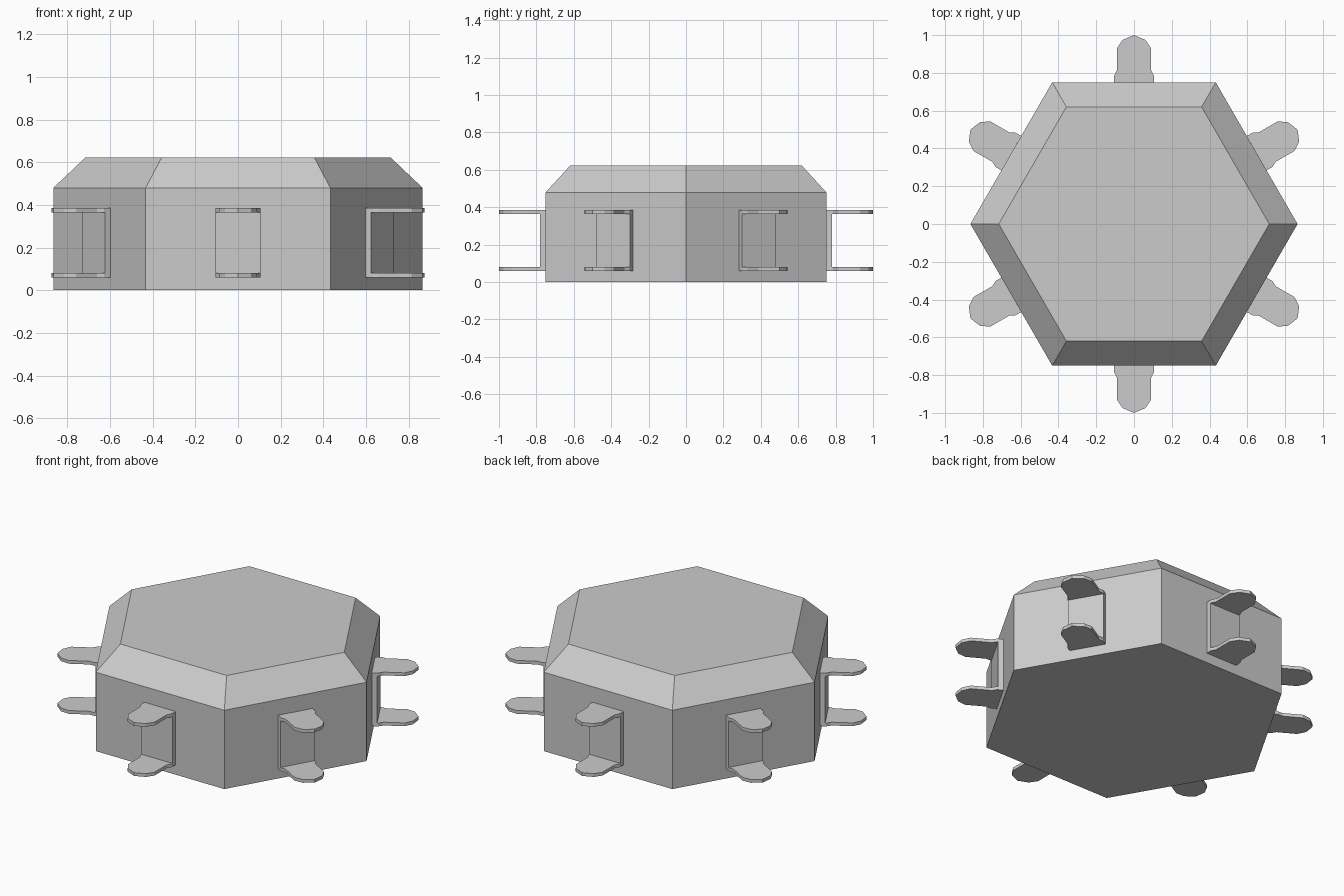
import bpy, bmesh
from math import pi, sin, cos
from mathutils import Matrix

if "Cube" in bpy.data.objects:
    bpy.data.objects.remove(bpy.data.objects["Cube"])


def prism(bm, outline, z0, z1):
    """Extrude a flat xy outline from z0 to z1."""
    face = bm.faces.new([bm.verts.new((x, y, z0)) for x, y in outline])
    top = bmesh.ops.extrude_face_region(bm, geom=[face])["geom"]
    verts = [g for g in top if isinstance(g, bmesh.types.BMVert)]
    bmesh.ops.translate(bm, verts=verts, vec=(0, 0, z1 - z0))


def finish(bm, name):
    bmesh.ops.recalc_face_normals(bm, faces=bm.faces)
    mesh = bpy.data.meshes.new(name)
    bm.to_mesh(mesh)
    bm.free()
    obj = bpy.data.objects.new(name, mesh)
    bpy.context.collection.objects.link(obj)
    return obj


# Hexagonal body with a sloped upper rim
bm = bmesh.new()
rings = [[bm.verts.new((r * cos(k * pi / 3), r * sin(k * pi / 3), z)) for k in range(6)]
         for r, z in ((0.866, 0), (0.866, 0.48), (0.716, 0.622))]
bm.faces.new(rings[0])
bm.faces.new(rings[-1])
for low, high in zip(rings, rings[1:]):
    for k in range(6):
        n = (k + 1) % 6
        bm.faces.new((low[k], low[n], high[n], high[k]))
finish(bm, "hexagonal_body")

# Clip: back plate and two round-ended prongs, one on each side of the body
side = [(0.105, 0.75), (0.105, 0.785), (0.09, 0.815), (0.09, 0.93), (0.06, 0.975)]
prong = side + [(0, 1.0)] + [(-x, y) for x, y in reversed(side)]
plate = [(-0.105, 0.75), (0.105, 0.75), (0.105, 0.78), (-0.105, 0.78)]
for k in range(6):
    bm = bmesh.new()
    prism(bm, plate, 0.08, 0.365)
    prism(bm, prong, 0.06, 0.08)
    prism(bm, prong, 0.365, 0.385)
    bm.transform(Matrix.Rotation(k * pi / 3, 4, "Z"))
    finish(bm, f"side_clip_{k + 1}")
